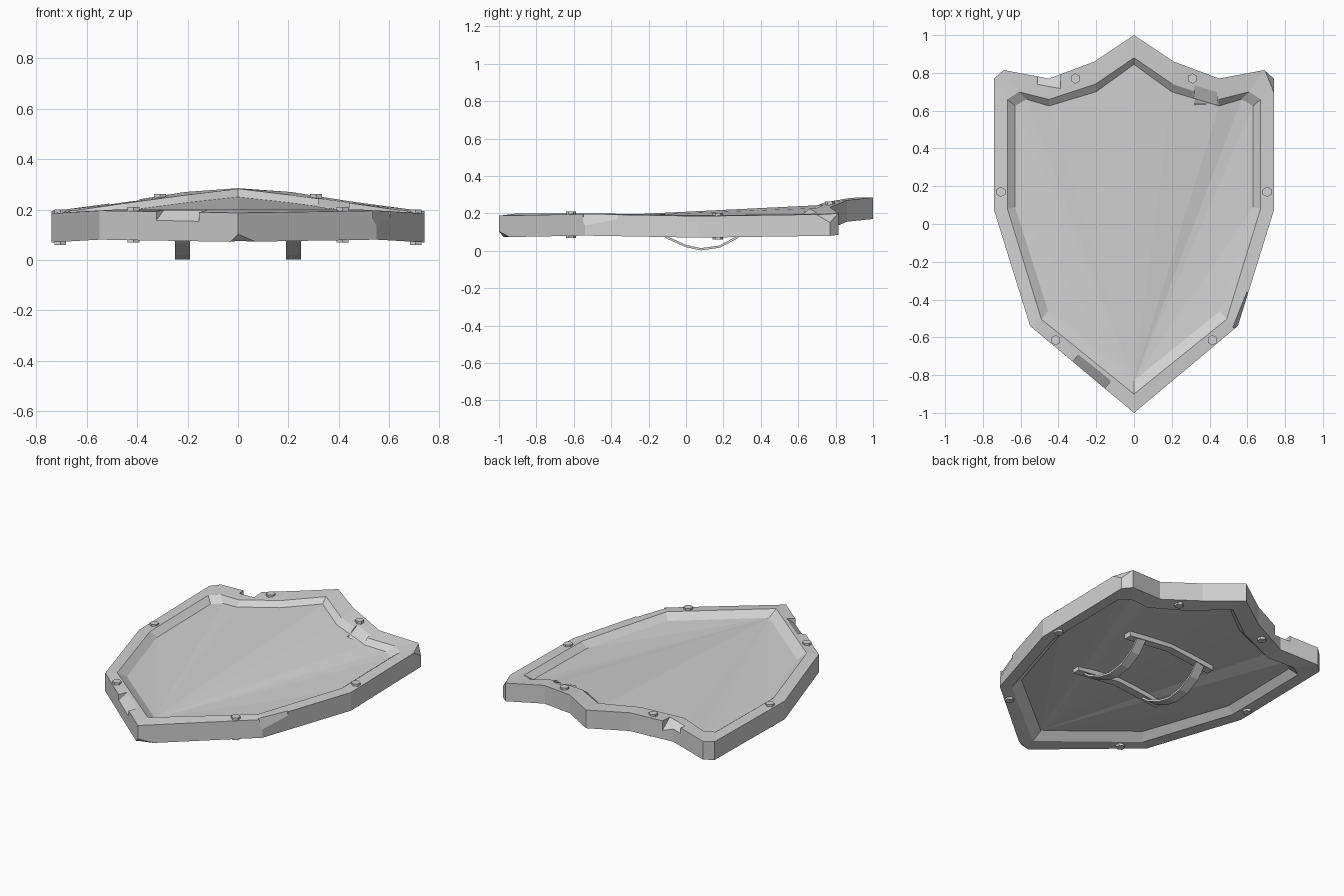
import bpy, bmesh
from mathutils import Vector, Matrix

if "Cube" in bpy.data.objects:
    bpy.data.objects.remove(bpy.data.objects["Cube"], do_unlink=True)

STEEL = (0.65, 0.65, 0.65, 1)
steel = bpy.data.materials.new("grey_steel")
steel.use_nodes = True
steel.diffuse_color = STEEL
steel.node_tree.nodes["Principled BSDF"].inputs["Base Color"].default_value = STEEL


def add_object(name, bm):
    bmesh.ops.recalc_face_normals(bm, faces=bm.faces)
    mesh = bpy.data.meshes.new(name)
    bm.to_mesh(mesh)
    bm.free()
    mesh.materials.append(steel)
    obj = bpy.data.objects.new(name, mesh)
    bpy.context.collection.objects.link(obj)
    return obj


# Half outlines from the back tip round to the front point
outer = [(0, 1, .285), (.21, .86, .27), (.45, .77, .232), (.69, .815, .2),
         (.74, .77, .195), (.74, .07, .185), (.55, -.54, .196), (0, -1, .187)]
middle = [(0, .88, .283), (.205, .74, .258), (.45, .66, .225), (.61, .7, .202),
          (.67, .66, .196), (.67, .08, .19), (.49, -.505, .2), (0, -.9, .2)]
inner = [(0, .845, .25), (.2, .7, .228), (.45, .625, .195), (.57, .66, .172),
         (.63, .625, .165), (.63, .09, .158), (.455, -.46, .168), (0, -.83, .168)]
RIM = .115      # rim thickness
PANEL = .045    # panel thickness


def ring(bm, half, drop=0):
    """Full loop of vertices from a half outline."""
    full = half + [(-x, y, z) for x, y, z in half[-2:0:-1]]
    return [bm.verts.new((x, y, z - drop)) for x, y, z in full]


def bridge(bm, a, b):
    n = len(a)
    for i in range(n):
        j = (i + 1) % n
        bm.faces.new((a[i], a[j], b[j], b[i]))


def fan(bm, loop):
    """Gently domed panel fanning out from the front point."""
    n, c = len(loop), len(loop) // 2
    for i in range(n):
        j = (i + 1) % n
        if c not in (i, j):
            bm.faces.new((loop[c], loop[i], loop[j]))


# Shield body: raised rim, bevels and recessed panel on both sides
bm = bmesh.new()
loops = [ring(bm, inner), ring(bm, middle), ring(bm, outer),
         ring(bm, outer, RIM), ring(bm, middle, RIM), ring(bm, inner, PANEL)]
for a, b in zip(loops, loops[1:]):
    bridge(bm, a, b)
fan(bm, loops[0])
fan(bm, loops[-1])
shield = add_object("shield_body", bm)

# Battle chips: blocks with one face on the cut plane (point, direction, size)
chips = [((.575, -.46, .15), (.9, -.35, .35), .2),
         ((-.24, -.8, .155), (-.4, -.5, .75), .22),
         ((0, -.985, .09), (.2, -.6, -.7), .2),
         ((-.45, .76, .205), (0, .6, .8), .12),
         ((.735, .75, .17), (.8, .3, .5), .16),
         ((.38, .69, .225), (0, -.4, .9), .12)]
for point, direction, size in chips:
    d = Vector(direction).normalized()
    bm = bmesh.new()
    place = Matrix.Translation(Vector(point) + d * size / 2)
    bmesh.ops.create_cube(bm, size=size, matrix=place @ d.to_track_quat('Z', 'Y').to_matrix().to_4x4())
    cutter = add_object("chip_cutter", bm)
    cutter.hide_render = True
    cut = shield.modifiers.new("chip", 'BOOLEAN')
    cut.operation = 'DIFFERENCE'
    cut.solver = 'EXACT'
    cut.object = cutter
    bpy.context.view_layer.objects.active = shield
    bpy.ops.object.modifier_apply(modifier=cut.name)
    bpy.data.objects.remove(cutter, do_unlink=True)

# Hexagonal rivets passing through the rim
HEAD = .013
for x, y, z in [(.31, .77, .25), (.705, .17, .188), (.415, -.615, .197)]:
    for side, label in ((1, "left"), (-1, "right")):
        bm = bmesh.new()
        bmesh.ops.create_cone(bm, cap_ends=True, segments=6, radius1=.027, radius2=.027,
                              depth=RIM + 2 * HEAD,
                              matrix=Matrix.Translation((side * x, y, z - RIM / 2)))
        add_object("rivet_" + label, bm)


def ribbon(name, path, across, thickness):
    """Flat strip along a path, widened by the across vector."""
    bm = bmesh.new()
    w = Vector(across) / 2
    rows = [(bm.verts.new(Vector(p) - w), bm.verts.new(Vector(p) + w)) for p in path]
    for (a, b), (c, d) in zip(rows, rows[1:]):
        bm.faces.new((a, b, d, c))
    obj = add_object(name, bm)
    solid = obj.modifiers.new("thickness", 'SOLIDIFY')
    solid.thickness = thickness
    solid.offset = 0


# Mounting bars following the underside of the panel
for name, y, z in (("back_bar", .31, .17), ("front_bar", -.15, .147)):
    ribbon(name, [(x, y, z - .11 * abs(x)) for x in (-.31, -.15, 0, .15, .31)],
           (0, .05, 0), .03)

# Curved arm straps hanging below the bars
sag = [(-.17, .125), (-.1, .07), (0, .025), (.08, .008), (.18, .022), (.27, .07), (.33, .14)]
for side, label in ((1, "left"), (-1, "right")):
    ribbon("arm_strap_" + label, [(side * .22, y, z) for y, z in sag], (.06, 0, 0), .012)
